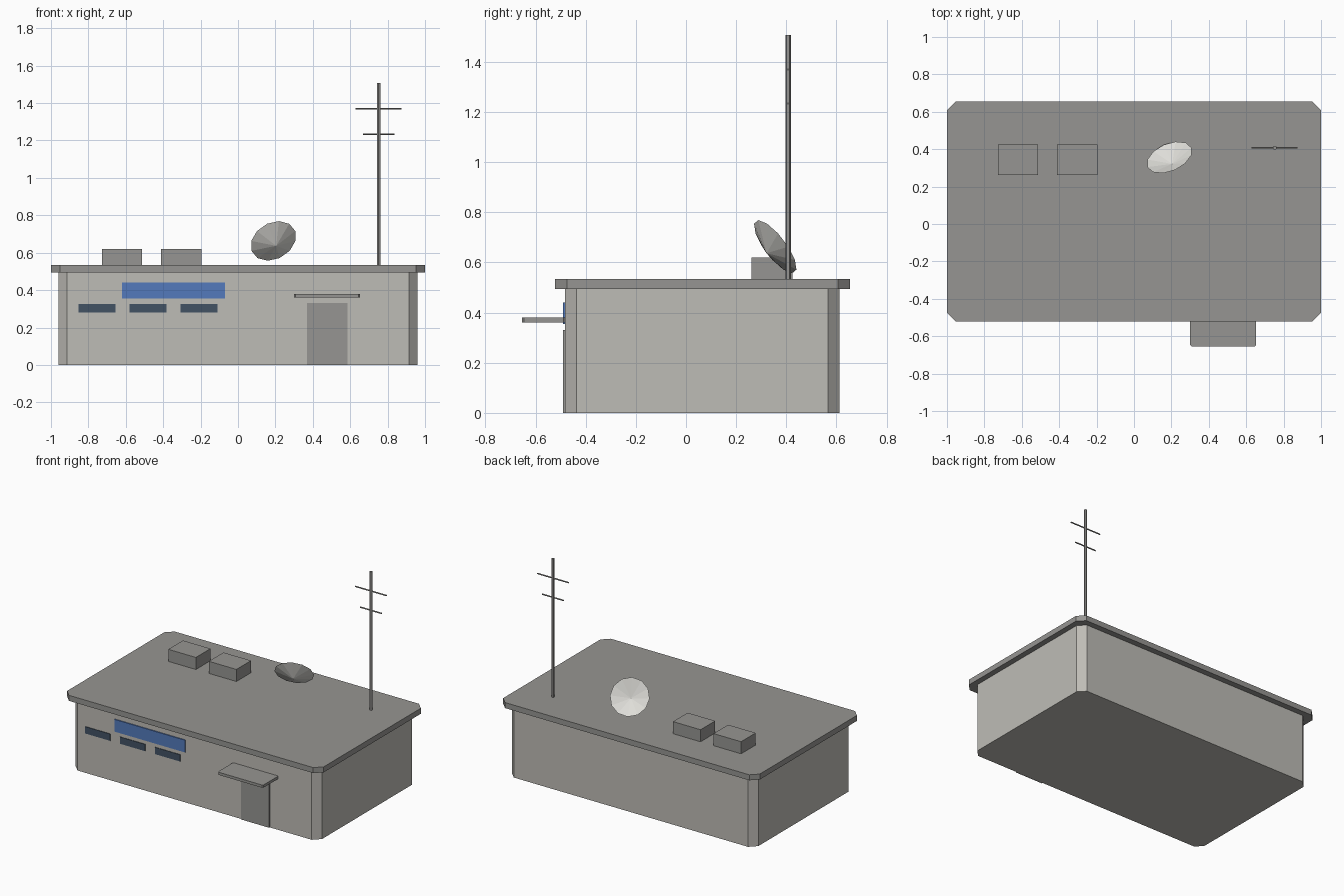
import bpy, bmesh, math
from mathutils import Vector, Matrix

if "Cube" in bpy.data.objects:
    bpy.data.objects.remove(bpy.data.objects["Cube"])


def material(name, rgb):
    """Flat colour given as sRGB 0-255, stored as linear."""
    m = bpy.data.materials.new(name)
    lin = [((c / 255 + 0.055) / 1.055) ** 2.4 for c in rgb]
    m.diffuse_color = (*lin, 1)
    m.use_nodes = True
    m.node_tree.nodes["Principled BSDF"].inputs["Base Color"].default_value = m.diffuse_color
    return m


WALL = material("wall_concrete", (190, 188, 182))
GREY = material("trim_grey", (150, 149, 146))
BLUE = material("sign_blue", (84, 122, 188))
GLASS = material("window_dark", (66, 82, 100))
WHITE = material("dish_white", (222, 221, 216))


def finish(name, bm, mat, matrix=None):
    mesh = bpy.data.meshes.new(name)
    bm.to_mesh(mesh)
    bm.free()
    mesh.materials.append(mat)
    ob = bpy.data.objects.new(name, mesh)
    if matrix:
        ob.matrix_world = matrix
    bpy.context.collection.objects.link(ob)
    return ob


def box(name, x, y, z, mat, chamfer=0):
    """Box from (min, max) ranges, with optional cut vertical corners."""
    bm = bmesh.new()
    bmesh.ops.create_cube(bm, size=1)
    for v in bm.verts:
        v.co = [r[0] if c < 0 else r[1] for c, r in zip(v.co, (x, y, z))]
    if chamfer:
        edges = [e for e in bm.edges
                 if abs(e.verts[0].co.z - e.verts[1].co.z) > 1e-4]
        bmesh.ops.bevel(bm, geom=edges, offset=chamfer, segments=1,
                        affect='EDGES', offset_type='OFFSET')
    return finish(name, bm, mat)


def cone(name, r1, r2, depth, sides, matrix, mat, caps=True):
    bm = bmesh.new()
    bmesh.ops.create_cone(bm, cap_ends=caps, segments=sides,
                          radius1=r1, radius2=r2, depth=depth)
    return finish(name, bm, mat, matrix)


FRONT = -0.483

# building shell and overhanging roof slab
box("building_walls", (-0.96, 0.96), (FRONT, 0.613), (0, 0.495), WALL, 0.047)
box("roof_slab", (-1, 1), (-0.522, 0.655), (0.495, 0.534), GREY, 0.048)

# front: door, canopy, sign and windows
box("door", (0.368, 0.586), (FRONT - 0.007, FRONT + 0.002), (0, 0.331), GREY)
box("door_canopy", (0.3, 0.653), (-0.655, FRONT + 0.003), (0.361, 0.38), GREY, 0.008)
box("sign_panel", (-0.62, -0.07), (FRONT - 0.007, FRONT + 0.002), (0.355, 0.441), BLUE)
for i in range(3):
    x = -0.852 + i * 0.2725
    box(f"window_{i + 1}", (x, x + 0.197), (FRONT - 0.004, FRONT + 0.002),
        (0.279, 0.327), GLASS)

# roof vent boxes
for i, x in enumerate((-0.727, -0.411)):
    box(f"roof_vent_{i + 1}", (x, x + 0.215), (0.262, 0.425), (0.53, 0.619), GREY)

# satellite dish: open shallow cone tilted to the back and up
axis = Vector((-0.33, 0.75, 0.57)).normalized()
depth = 0.046
rim = Vector((0.189, 0.356, 0.663))
turn = (-axis).to_track_quat('Z', 'Y').to_matrix().to_4x4()
cone("satellite_dish", 0.129, 0, depth, 12,
     Matrix.Translation(rim - axis * depth / 2) @ turn, WHITE, caps=False)

# antenna mast with two cross bars
MX, MY = 0.752, 0.407
cone("antenna_mast", 0.011, 0.011, 0.978, 6,
     Matrix.Translation((MX, MY, 1.018)), GREY)
for i, (z, length) in enumerate(((1.37, 0.245), (1.234, 0.168))):
    cone(f"antenna_bar_{i + 1}", 0.0045, 0.0045, length, 6,
         Matrix.Translation((MX, MY, z)) @ Matrix.Rotation(math.pi / 2, 4, 'Y'), GREY)
